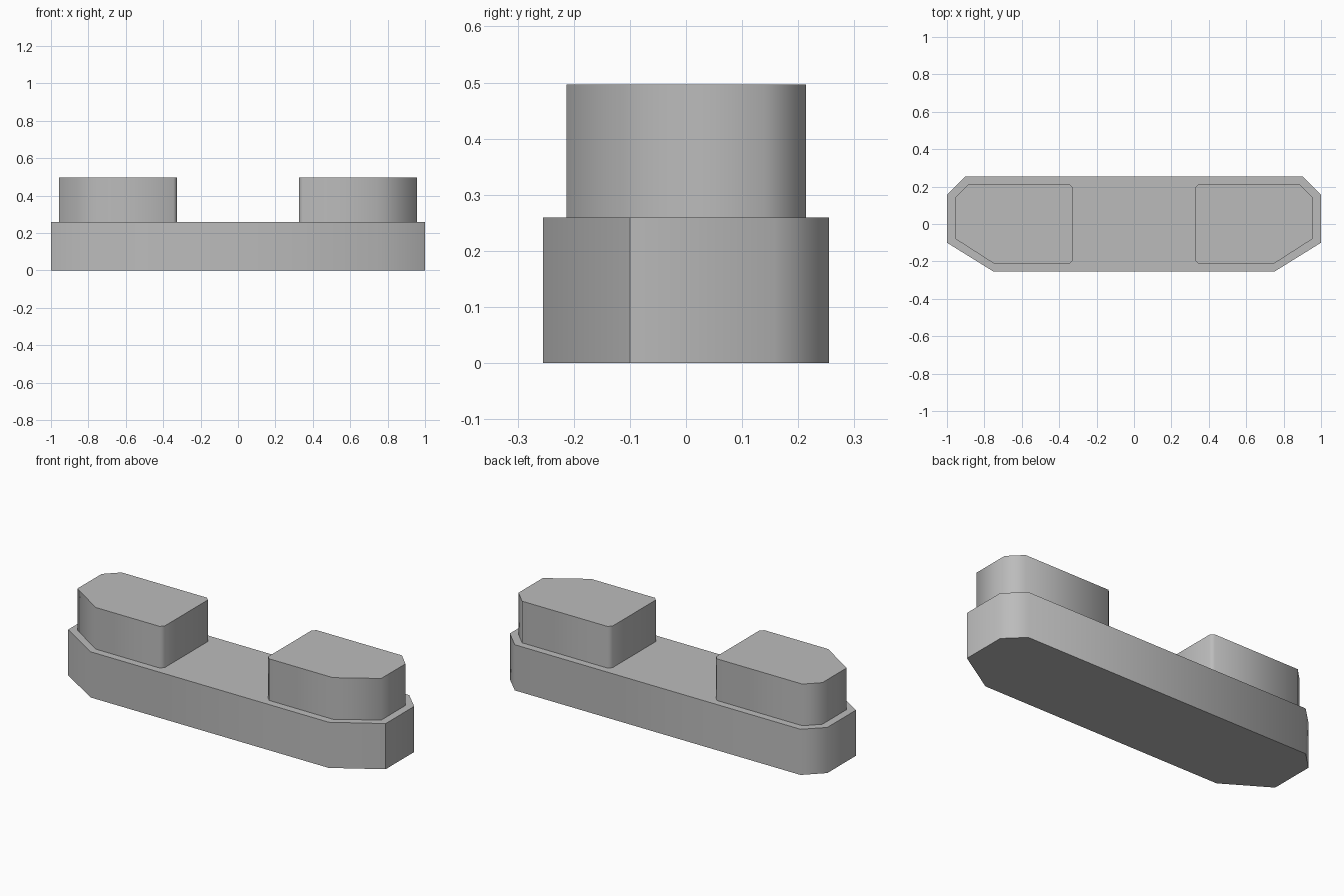
import bpy, bmesh
from math import radians

cube = bpy.data.objects.get("Cube")
if cube:
    bpy.data.objects.remove(cube, do_unlink=True)

grey = bpy.data.materials.new("plain_grey")
grey.use_nodes = True
colour = (0.5, 0.5, 0.5, 1)
grey.diffuse_color = colour
grey.node_tree.nodes["Principled BSDF"].inputs["Base Color"].default_value = colour


def prism(name, outline, z0, z1):
    """Extrude a flat outline upwards and smooth its shallow corners."""
    bm = bmesh.new()
    face = bm.faces.new([bm.verts.new((x, y, z0)) for x, y in outline])
    top = bmesh.ops.extrude_face_region(bm, geom=[face], use_keep_orig=True)["geom"]
    for v in top:
        if isinstance(v, bmesh.types.BMVert):
            v.co.z = z1
    bmesh.ops.recalc_face_normals(bm, faces=bm.faces)
    mesh = bpy.data.meshes.new(name)
    bm.to_mesh(mesh)
    bm.free()
    mesh.materials.append(grey)
    obj = bpy.data.objects.new(name, mesh)
    bpy.context.collection.objects.link(obj)
    bpy.ops.object.select_all(action="DESELECT")
    obj.select_set(True)
    bpy.context.view_layer.objects.active = obj
    bpy.ops.object.shade_smooth_by_angle(angle=radians(57.8))
    return obj


# Long base bar with chamfered ends
half = [(0.75, -0.255), (1, -0.1), (1, 0.157), (0.9, 0.255)]
prism("base", half + [(-x, y) for x, y in reversed(half)], 0, 0.26)

# Raised pad on each end
pad = [(0.345, -0.213), (0.747, -0.213), (0.957, -0.078), (0.957, 0.14),
       (0.883, 0.214), (0.345, 0.214), (0.326, 0.195), (0.326, -0.194)]
for side, sign in (("left", 1), ("right", -1)):
    prism(side + "_pad", [(sign * x, y) for x, y in pad], 0.26, 0.497)
